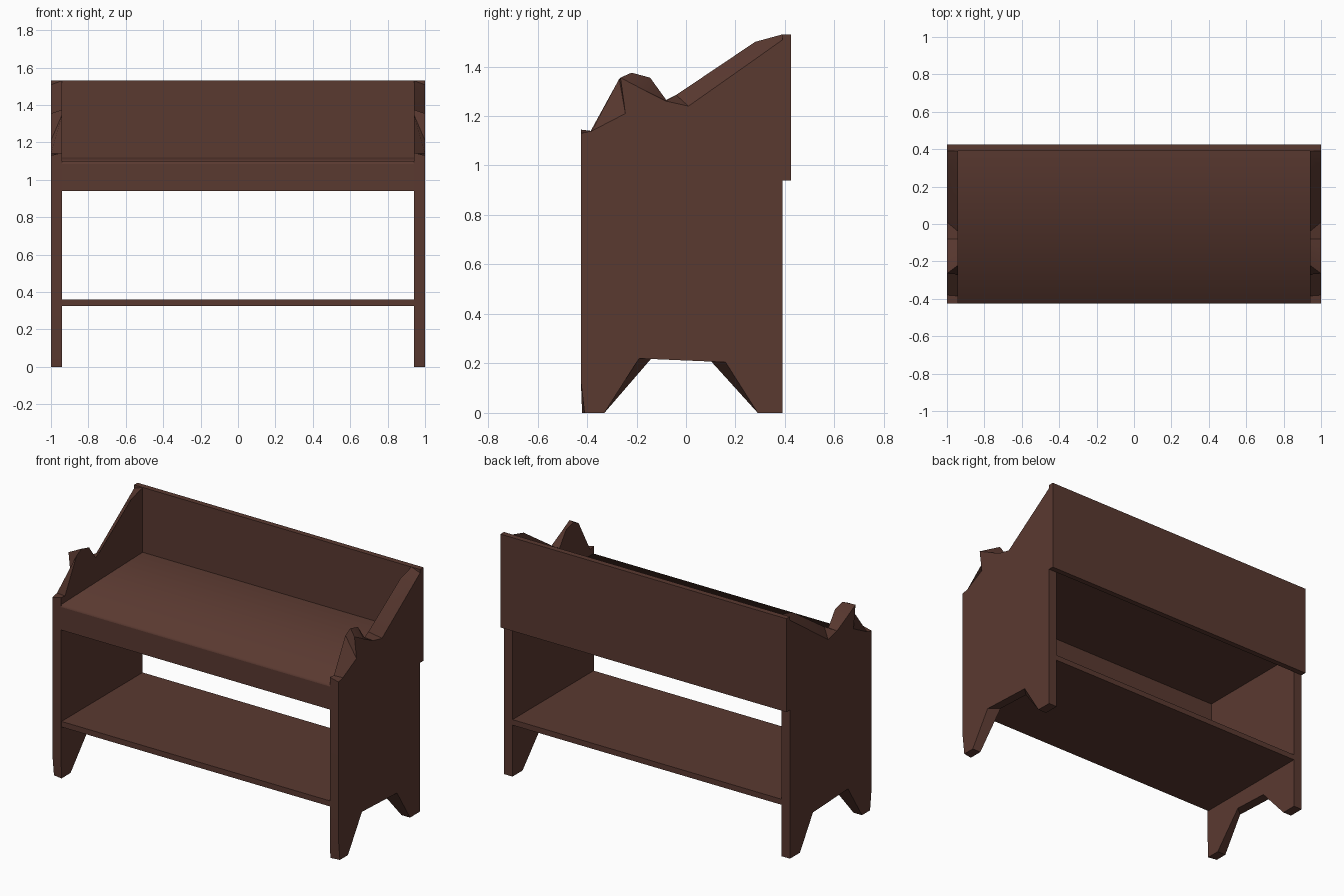
import bpy, bmesh, math

cube = bpy.data.objects.get("Cube")
if cube:
    bpy.data.objects.remove(cube, do_unlink=True)

# Dark stained wood
wood = bpy.data.materials.new("dark_brown_wood")
wood.use_nodes = True
colour = (0.102, 0.041, 0.030, 1)
wood.diffuse_color = colour
bsdf = next(n for n in wood.node_tree.nodes if n.type == 'BSDF_PRINCIPLED')
bsdf.inputs["Base Color"].default_value = colour


def loft(name, start, end, x0, x1, smooth_sides=()):
    """Join two matching (y, z) outlines placed at x0 and x1."""
    bm = bmesh.new()
    a = [bm.verts.new((x0, y, z)) for y, z in start]
    b = [bm.verts.new((x1, y, z)) for y, z in end]
    caps = [bm.faces.new(a), bm.faces.new(b[::-1])]
    n = len(a)
    for i in range(n):
        j = (i + 1) % n
        face = bm.faces.new((a[j], a[i], b[i], b[j]))
        face.smooth = i in smooth_sides
    bmesh.ops.recalc_face_normals(bm, faces=bm.faces)
    bmesh.ops.triangulate(bm, faces=caps)
    mesh = bpy.data.meshes.new(name)
    bm.to_mesh(mesh)
    bm.free()
    mesh.materials.append(wood)
    obj = bpy.data.objects.new(name, mesh)
    bpy.context.collection.objects.link(obj)
    return obj


def board(name, half_x, y0, y1, z0, z1):
    outline = [(y0, z0), (y1, z0), (y1, z1), (y0, z1)]
    return loft(name, outline, outline, -half_x, half_x)


# Side panel outlines: feet first, then up the back and along the carved top
outer = [(-.41, 0), (-.33, 0), (-.19, .22), (.16, .205), (.29, 0), (.39, 0),
         (.39, 1.508), (.28, 1.43), (.01, 1.24), (-.08, 1.26), (-.17, 1.305),
         (-.265, 1.355), (-.245, 1.21), (-.38, 1.14), (-.425, 1.13), (-.425, .13)]
inner = [(-.42, 0), (-.33, 0), (-.14, .22), (.10, .21), (.29, 0), (.39, 0),
         (.39, 1.53), (.28, 1.50), (-.04, 1.285), (-.08, 1.265), (-.145, 1.355),
         (-.22, 1.375), (-.27, 1.35), (-.385, 1.14), (-.425, 1.145), (-.425, .13)]
for name, side in (("left_side_panel", 1), ("right_side_panel", -1)):
    panel = loft(name, outer, inner, side, side * .94)
    bpy.ops.object.select_all(action='DESELECT')
    panel.select_set(True)
    bpy.context.view_layer.objects.active = panel
    bpy.ops.object.shade_smooth_by_angle(angle=math.radians(35))

# Back board across both sides, and the lower shelf
board("back_board", 1, .39, .425, .94, 1.53)
board("lower_shelf", .94, -.42, .39, .325, .36)

# Upper shelf with its front apron, softened along the front edge
tray = [(-.425, .94), (-.39, .94), (-.39, 1.06), (.39, 1.06),
        (.39, 1.12), (-.42, 1.10), (-.425, 1.085)]
loft("upper_shelf_and_apron", tray, tray, -.94, .94, smooth_sides=(4, 5))
